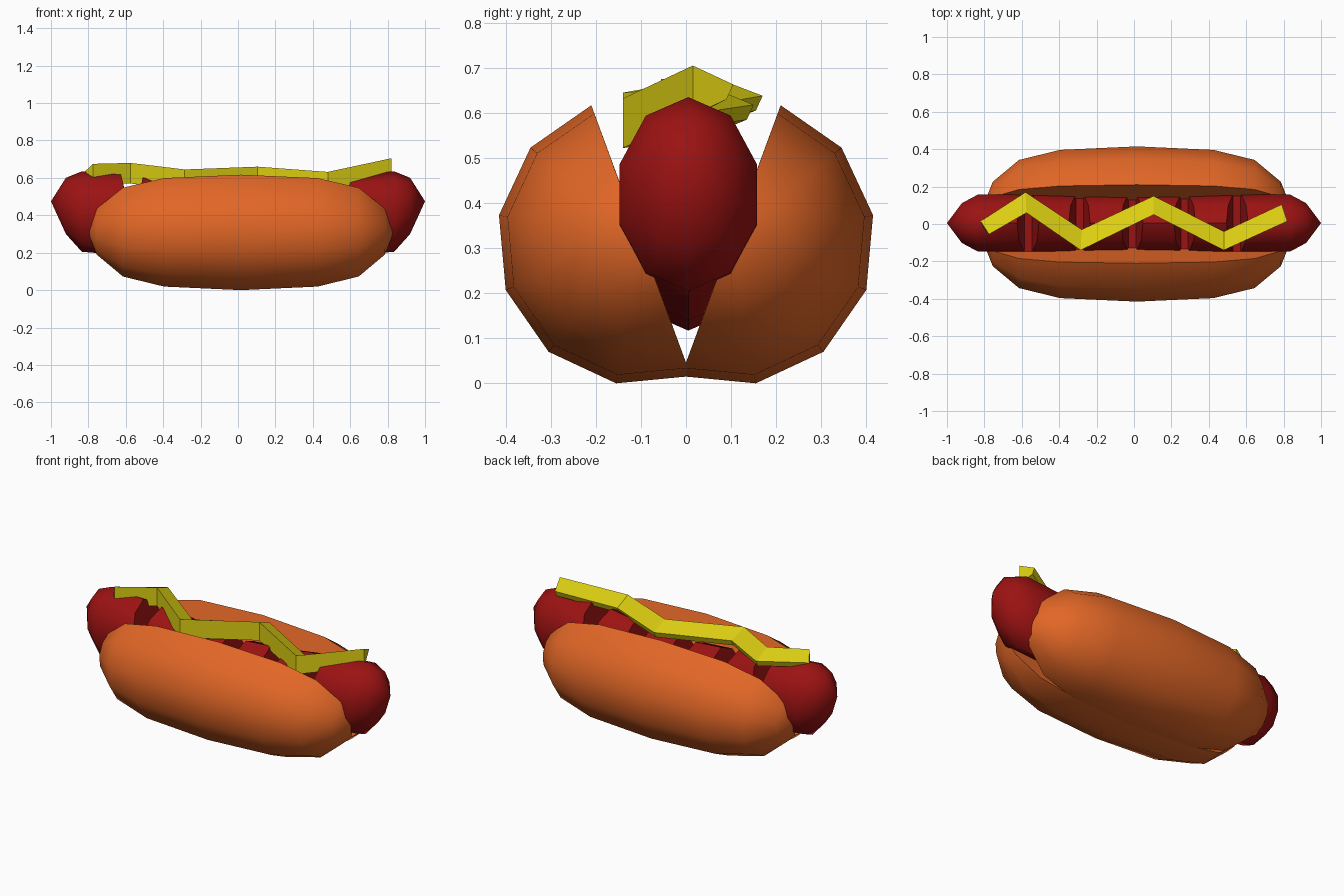
import bpy
import bmesh
from math import sin, cos, pi, radians

cube = bpy.data.objects.get("Cube")
if cube:
    bpy.data.objects.remove(cube, do_unlink=True)


def material(name, rgb):
    m = bpy.data.materials.new(name)
    m.use_nodes = True
    m.diffuse_color = (*rgb, 1)
    bsdf = next(n for n in m.node_tree.nodes if n.type == 'BSDF_PRINCIPLED')
    bsdf.inputs["Base Color"].default_value = (*rgb, 1)
    return m


BUN = material("toasted bun orange", (0.76, 0.135, 0.02))
RED = material("sausage red", (0.33, 0.006, 0.006))
YELLOW = material("mustard yellow", (0.72, 0.62, 0.006))


def loft(name, rings, mat, smooth_angle=None):
    """Skin a row of closed rings; collapsed rings become pointed tips."""
    bm = bmesh.new()
    rows = [[bm.verts.new(p) for p in ring] for ring in rings]
    n = len(rows[0])
    for a, b in zip(rows, rows[1:]):
        for i in range(n):
            j = (i + 1) % n
            bm.faces.new((a[i], a[j], b[j], b[i]))
    bm.faces.new(rows[0])
    bm.faces.new(rows[-1])
    bmesh.ops.remove_doubles(bm, verts=bm.verts[:], dist=0.0005)
    bmesh.ops.recalc_face_normals(bm, faces=bm.faces[:])
    mesh = bpy.data.meshes.new(name)
    bm.to_mesh(mesh)
    bm.free()
    obj = bpy.data.objects.new(name, mesh)
    bpy.context.collection.objects.link(obj)
    mesh.materials.append(mat)
    if smooth_angle:
        smooth(obj, smooth_angle)
    return obj


def activate(obj):
    bpy.ops.object.select_all(action='DESELECT')
    obj.select_set(True)
    bpy.context.view_layer.objects.active = obj


def smooth(obj, angle):
    activate(obj)
    bpy.ops.object.shade_smooth_by_angle(angle=radians(angle))


# Bun halves: half-round section with a slanted flat cut, shrinking to the ends
section = [(-0.011, 0.016), (0.155, 0), (0.305, 0.07), (0.40, 0.207),
           (0.415, 0.373), (0.345, 0.523), (0.21, 0.617)]
CY, CZ = 0.1, 0.316
half = [(0.82, 0), (0.77, 0.4), (0.63, 0.77), (0.41, 0.94)]
stations = [(-x, s) for x, s in half] + [(0, 1)] + half[::-1]
for name, side in (("bun_back", 1), ("bun_front", -1)):
    rings = [[(x + 0.015, side * (CY + (y - CY) * s), CZ + (z - CZ) * s)
              for y, z in section] for x, s in stations]
    loft(name, rings, BUN, 50)

# Sausage: ten-sided, sagging in the middle, with pointed ends
spine = [(1, 0.475, 0), (0.92, 0.45, 0.7), (0.835, 0.42, 1),
         (0.6, 0.4, 1), (0.3, 0.355, 1)]
spine = [(-x, z, s) for x, z, s in spine] + [(0, 0.332, 1)] + spine[::-1]
rings = [[(x, 0.005 + 0.16 * s * cos(pi / 2 + k * pi / 5),
           z + 0.215 * s * sin(pi / 2 + k * pi / 5)) for k in range(10)]
         for x, z, s in spine]
sausage = loft("sausage", rings, RED)

# Tapered slits across the top of the sausage
for x, z in ((-0.565, 0.39), (-0.29, 0.355), (-0.01, 0.332),
             (0.27, 0.352), (0.55, 0.39)):
    wedge = [(-0.02, 0.06), (0.02, 0.06), (0.08, 0.31), (-0.08, 0.31)]
    cutter = loft("slit_cutter", [[(x + dx, y, z + dz) for dx, dz in wedge]
                                  for y in (-0.3, 0.3)], RED)
    cutter.hide_render = True
    activate(sausage)
    mod = sausage.modifiers.new("slit", 'BOOLEAN')
    mod.operation = 'DIFFERENCE'
    mod.solver = 'EXACT'
    mod.object = cutter
    bpy.ops.object.modifier_apply(modifier=mod.name)
    bpy.data.objects.remove(cutter, do_unlink=True)
smooth(sausage, 45)

# Mustard: zigzag band, top sloping down towards the back
# each row: front edge x, y, top z, then back edge x, y
path = [(-0.775, -0.055, 0.675, -0.82, 0.015),
        (-0.575, 0.06, 0.68, -0.58, 0.17),
        (-0.285, -0.14, 0.645, -0.28, -0.03),
        (0.105, 0.05, 0.66, 0.105, 0.15),
        (0.48, -0.14, 0.632, 0.48, -0.04),
        (0.82, 0.015, 0.705, 0.79, 0.105)]
rings = [[(fx, fy, z), (bx, by, z - 0.042),
          (bx, by - 0.015, z - 0.075), (fx, fy, z - 0.11)]
         for fx, fy, z, bx, by in path]
loft("mustard", rings, YELLOW)
